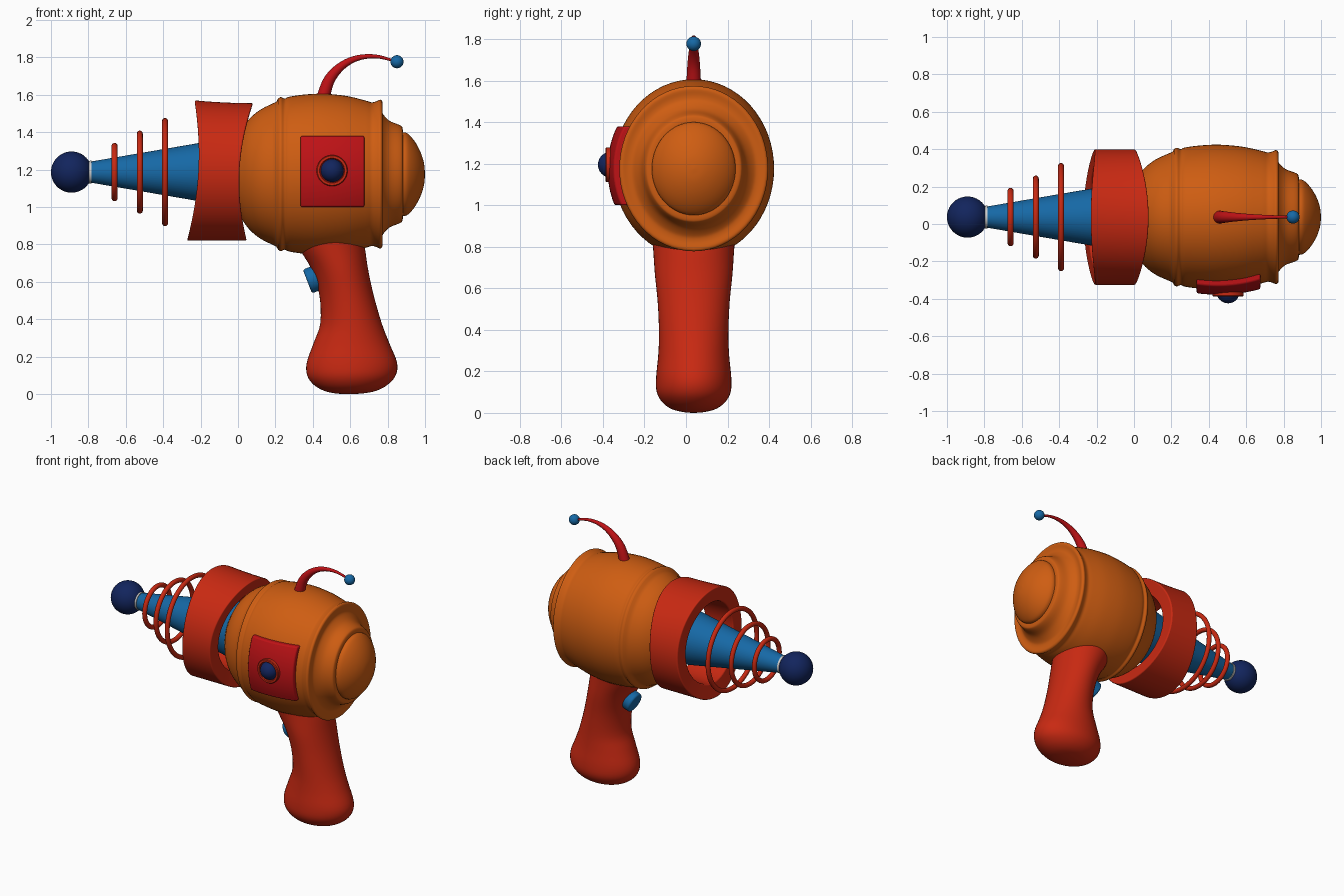
import bpy, bmesh
from math import sin, cos, pi, radians, sqrt, atan2
from mathutils import Vector, Matrix

if "Cube" in bpy.data.objects:
    bpy.data.objects.remove(bpy.data.objects["Cube"])

CY, CZ = 0.037, 1.187      # barrel axis


def material(name, rgb):
    m = bpy.data.materials.new(name)
    m.diffuse_color = (*rgb, 1)
    m.use_nodes = True
    m.node_tree.nodes["Principled BSDF"].inputs["Base Color"].default_value = m.diffuse_color
    return m


RED = material("red", (0.58, 0.022, 0.006))
CRIMSON = material("crimson", (0.52, 0.006, 0.008))
ORANGE = material("orange", (0.62, 0.11, 0.006))
BLUE = material("blue", (0.008, 0.14, 0.38))
NAVY = material("navy", (0.006, 0.018, 0.11))
GREY = material("light_grey", (0.6, 0.6, 0.6))


def finish(name, bm, mat, angle=35, bevel=0):
    bmesh.ops.recalc_face_normals(bm, faces=bm.faces)
    me = bpy.data.meshes.new(name)
    bm.to_mesh(me)
    bm.free()
    me.materials.append(mat)
    ob = bpy.data.objects.new(name, me)
    bpy.context.collection.objects.link(ob)
    if bevel:
        b = ob.modifiers.new("bevel", 'BEVEL')
        b.width, b.segments, b.limit_method = bevel, 3, 'ANGLE'
        b.angle_limit = radians(40)
    bpy.ops.object.select_all(action='DESELECT')
    ob.select_set(True)
    bpy.context.view_layer.objects.active = ob
    bpy.ops.object.shade_smooth_by_angle(angle=radians(angle))
    return ob


def loft(name, rings, mat, closed=False, angle=35, bevel=0):
    """Skin a row of equal-sized point rings; closed joins last to first."""
    bm = bmesh.new()
    vs = [[bm.verts.new(p) for p in ring] for ring in rings]
    n = len(vs[0])
    pairs = list(zip(vs, vs[1:])) + ([(vs[-1], vs[0])] if closed else [])
    for a, b in pairs:
        for i in range(n):
            j = (i + 1) % n
            bm.faces.new((a[i], a[j], b[j], b[i]))
    if not closed:
        bm.faces.new(vs[0])
        bm.faces.new(vs[-1])
    return finish(name, bm, mat, angle, bevel)


def smooth(pts, steps=5):
    """Catmull-Rom curve through tuples of any size."""
    p = [Vector(q) for q in pts]
    p = [2 * p[0] - p[1]] + p + [2 * p[-1] - p[-2]]
    out = []
    for a, b, c, d in zip(p, p[1:], p[2:], p[3:]):
        for k in range(steps):
            t = k / steps
            out.append(0.5 * (2 * b + (c - a) * t + (2 * a - 5 * b + 4 * c - d) * t * t
                              + (3 * b - a - 3 * c + d) * t ** 3))
    return out + [p[-2]]


def x_ring(x, r, cz=CZ, sy=1.0, n=64):
    return [(x, CY + sy * r * cos(2 * pi * i / n), cz + r * sin(2 * pi * i / n)) for i in range(n)]


def ball(name, loc, r, mat):
    bm = bmesh.new()
    bmesh.ops.create_uvsphere(bm, u_segments=40, v_segments=24, radius=r,
                              matrix=Matrix.Translation(loc))
    return finish(name, bm, mat)


# Body: barrel with front ridge and rear lip, slightly narrow in y
BZ, SY = 1.176, 0.9
barrel = smooth([(-0.01, 0.19), (0.02, 0.24), (0.06, 0.295), (0.12, 0.345), (0.205, 0.387)], 4)
barrel += smooth([(0.215, 0.405), (0.23, 0.412), (0.25, 0.404), (0.275, 0.414), (0.36, 0.426),
                  (0.46, 0.43), (0.58, 0.418), (0.68, 0.394), (0.715, 0.384), (0.74, 0.39),
                  (0.76, 0.398), (0.772, 0.385), (0.768, 0.35), (0.775, 0.322), (0.81, 0.285),
                  (0.865, 0.262), (0.88, 0.245), (0.882, 0.20)], 4)
loft("body", [x_ring(x, r, BZ, SY) for x, r in barrel], ORANGE, angle=50)
dome = smooth([(0.86, 0.22), (0.885, 0.224), (0.91, 0.215), (0.945, 0.175), (0.975, 0.12),
               (0.994, 0.06), (1.0, 0.004)], 4)
loft("rear_dome", [x_ring(x, r, BZ, SY) for x, r in dome], ORANGE, angle=50)

# Barrel cone, muzzle ring and muzzle ball
loft("barrel_cone", [x_ring(-0.80, 0.054), x_ring(0.08, 0.205)], BLUE)
loft("muzzle_ring", [x_ring(-0.797, 0.05), x_ring(-0.797, 0.06), x_ring(-0.783, 0.062),
                     x_ring(-0.783, 0.05)], GREY, closed=True)
ball("muzzle_ball", (-0.89, CY, CZ), 0.11, NAVY)

# Floating rings around the cone
for k, (x, R) in enumerate([(-0.66, 0.14), (-0.525, 0.206), (-0.39, 0.273)]):
    loft(f"barrel_ring_{k + 1}",
         [x_ring(x + 0.016 * sin(2 * pi * i / 16), R + 0.016 * cos(2 * pi * i / 16))
          for i in range(16)], RED, closed=True, angle=60)


# Collar: thick open tube with saddle-shaped ends
def collar_ring(r, t, n=80):
    ring = []
    for i in range(n):
        a = 2 * pi * i / n
        s = sin(a) * r / 0.37
        left = -0.212 - 0.04 * s * s + 0.02 * s
        right = 0.008 + 0.055 * s * s + 0.017 * s
        lift = max(s, 0) * 0.015 * ((1 - t) ** 2 - 0.3)
        ring.append((left + (right - left) * t, CY + 0.98 * r * cos(a), 1.19 + r * sin(a) + lift))
    return ring


ts = [k / 6 for k in range(7)]
loft("collar", [collar_ring(0.37, t) for t in ts] + [collar_ring(0.27, t) for t in reversed(ts)],
     RED, closed=True, bevel=0.008)

# Grip: stacked oval sections (z, front x, back x, half width)
grip = smooth([(0.95, 0.26, 0.64, 0.21), (0.80, 0.315, 0.675, 0.196), (0.67, 0.392, 0.695, 0.187),
               (0.53, 0.435, 0.725, 0.173), (0.38, 0.44, 0.768, 0.167), (0.275, 0.405, 0.808, 0.171),
               (0.17, 0.368, 0.85, 0.181), (0.10, 0.37, 0.843, 0.178), (0.05, 0.405, 0.80, 0.15),
               (0.018, 0.46, 0.74, 0.105), (0.004, 0.52, 0.67, 0.05), (0.0, 0.58, 0.60, 0.008)], 4)
loft("grip", [[((a + b) / 2 + (b - a) / 2 * cos(2 * pi * i / 48), CY + w * sin(2 * pi * i / 48), z)
               for i in range(48)] for z, a, b, w in grip], RED, angle=60)

# Trigger: rounded disc set into the front of the grip
bm = bmesh.new()
bmesh.ops.create_cone(bm, cap_ends=True, segments=40, radius1=0.068, radius2=0.068, depth=0.06)
tilt = Vector((-0.93, 0, -0.36)).to_track_quat('Z', 'Y').to_matrix().to_4x4()
bm.transform(Matrix.Translation((0.399, CY, 0.613)) @ tilt)
finish("trigger", bm, BLUE, bevel=0.012)

# Antenna: tapering curved horn with a ball on the tip (x, z, radius)
path = smooth([(0.45, 1.57, 0.036), (0.488, 1.68, 0.030), (0.555, 1.755, 0.022),
               (0.64, 1.797, 0.015), (0.74, 1.805, 0.010), (0.85, 1.778, 0.006)], 6)
horn = []
for k, (x, z, r) in enumerate(path):
    d = path[min(k + 1, len(path) - 1)] - path[max(k - 1, 0)]
    a = atan2(d.y, d.x)
    horn.append([(x - sin(a) * r * cos(2 * pi * i / 20), CY + r * sin(2 * pi * i / 20),
                  z + cos(a) * r * cos(2 * pi * i / 20)) for i in range(20)])
loft("antenna", horn, CRIMSON, angle=60)
ball("antenna_ball", (0.85, CY, 1.777), 0.035, BLUE)


# Side panel: plate that follows the curve of the body
def panel_y(x, z, off):
    r = 0.43 - 0.65 * (x - 0.45) ** 2
    return CY - SY * sqrt(r * r - (z - BZ) ** 2) - off


bm = bmesh.new()
N = 12
grid = [[bm.verts.new((0.335 + 0.34 * i / N, 0, 1.0 + 0.38 * j / N)) for j in range(N + 1)]
        for i in range(N + 1)]
for i in range(N):
    for j in range(N):
        bm.faces.new((grid[i][j], grid[i + 1][j], grid[i + 1][j + 1], grid[i][j + 1]))
front = list(bm.verts)
back = bmesh.ops.extrude_face_region(bm, geom=list(bm.faces), use_keep_orig=True)["geom"]
for v in front:
    v.co.y = panel_y(v.co.x, v.co.z, 0.028)
for v in back:
    if isinstance(v, bmesh.types.BMVert):
        v.co.y = panel_y(v.co.x, v.co.z, -0.03)
finish("side_panel", bm, CRIMSON, bevel=0.008)

# Button and its rim on the panel
rim = [(0.083, -0.34), (0.083, -0.383), (0.079, -0.388), (0.067, -0.388), (0.063, -0.383), (0.063, -0.34)]
loft("button_rim", [[(0.503 + r * cos(2 * pi * i / 40), y, 1.195 + r * sin(2 * pi * i / 40))
                     for i in range(40)] for r, y in rim], RED, closed=True)
ball("button", (0.503, -0.362, 1.195), 0.062, NAVY)
